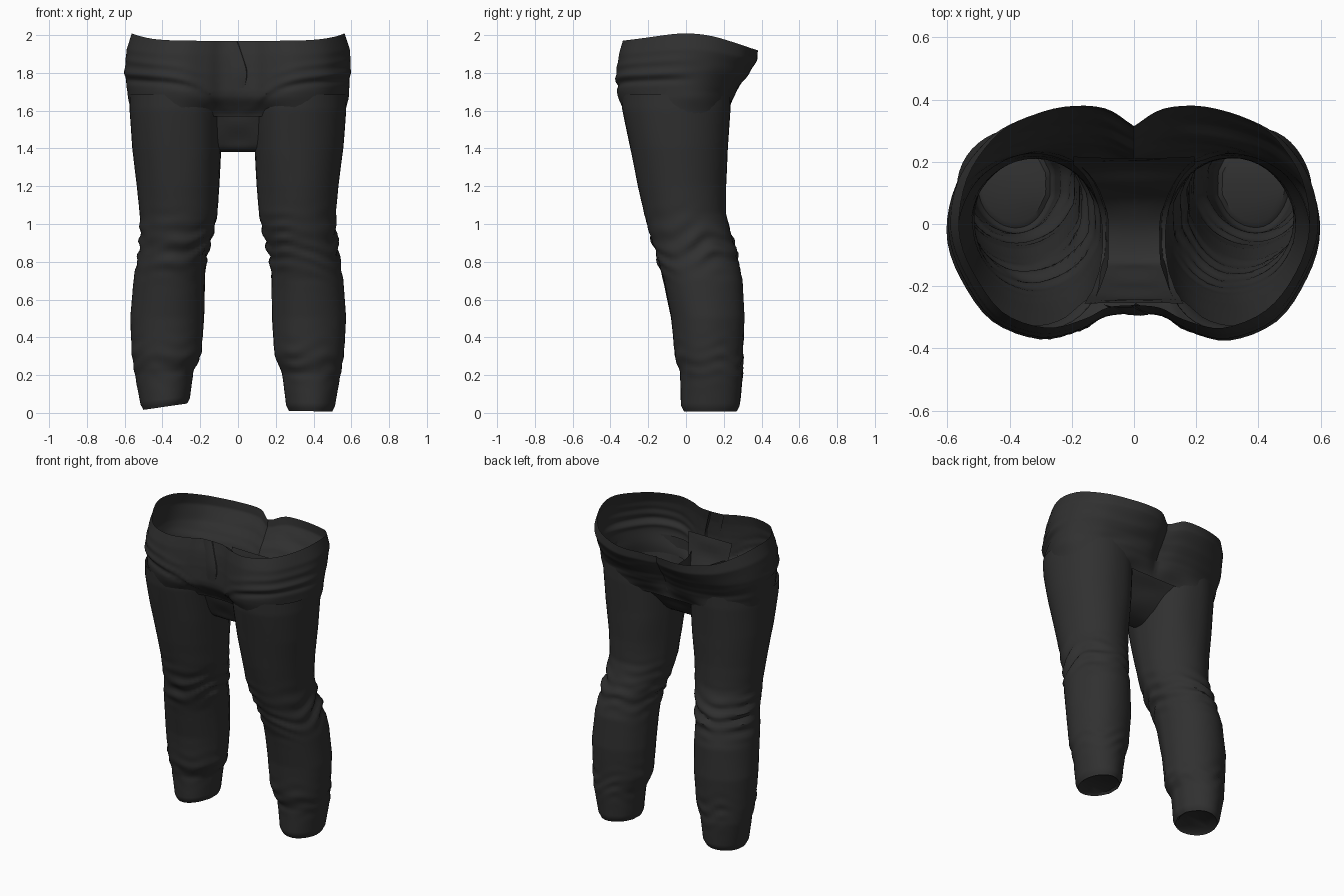
import bpy, bmesh, math
from mathutils import Vector, noise

if "Cube" in bpy.data.objects:
    bpy.data.objects.remove(bpy.data.objects["Cube"], do_unlink=True)

cloth = bpy.data.materials.new("charcoal_cloth")
cloth.use_nodes = True
COLOR = (0.03, 0.03, 0.03, 1)
cloth.diffuse_color = COLOR
bsdf = cloth.node_tree.nodes["Principled BSDF"]
bsdf.inputs["Base Color"].default_value = COLOR
bsdf.inputs["Roughness"].default_value = 0.9


def loft(name, rings, closed=True, cap_start=False):
    """Skin a list of equally long point rings."""
    bm = bmesh.new()
    rows = [[bm.verts.new(p) for p in ring] for ring in rings]
    n = len(rows[0])
    for a, b in zip(rows, rows[1:]):
        for i in range(n if closed else n - 1):
            j = (i + 1) % n
            bm.faces.new((a[i], a[j], b[j], b[i]))
    if cap_start:
        bm.faces.new(rows[0][::-1])
    mesh = bpy.data.meshes.new(name)
    bm.to_mesh(mesh)
    bm.free()
    obj = bpy.data.objects.new(name, mesh)
    bpy.context.collection.objects.link(obj)
    mesh.materials.append(cloth)
    bpy.ops.object.select_all(action='DESELECT')
    obj.select_set(True)
    bpy.context.view_layer.objects.active = obj
    bpy.ops.object.shade_smooth_by_angle(angle=math.radians(40))


def sample(table, t):
    """Interpolate table rows by their first column."""
    for a, b in zip(table, table[1:]):
        if t <= b[0]:
            f = max(0, (t - a[0]) / (b[0] - a[0]))
            return [p + (q - p) * f for p, q in zip(a[1:], b[1:])]
    return list(table[-1][1:])


def spline(points, steps):
    """Smooth path through the points."""
    pts = [Vector(p) for p in points]
    pts = [2 * pts[0] - pts[1]] + pts + [2 * pts[-1] - pts[-2]]
    out = []
    for a, b, c, d in zip(pts, pts[1:], pts[2:], pts[3:]):
        for k in range(steps):
            t = k / steps
            out.append(0.5 * (2 * b + (c - a) * t + (2 * a - 5 * b + 4 * c - d) * t * t
                              + (3 * b - a - 3 * c + d) * t ** 3))
    return out + [pts[-2]]


def bump(x, centre, width):
    return math.exp(-((x - centre) / width) ** 2)


def ease(x, low, high):
    t = min(1, max(0, (x - low) / (high - low)))
    return t * t * (3 - 2 * t)


# Legs: height, outer x, inner x, front y, back y
LEG = [(0.0, .50, .27, -.01, .27), (.03, .515, .255, -.025, .285),
       (.2, .545, .235, -.03, .30), (.3, .56, .195, -.06, .30),
       (.5, .57, .18, -.08, .31), (.7, .555, .175, -.12, .30),
       (.78, .54, .17, -.145, .28), (.86, .525, .155, -.165, .265),
       (.95, .52, .13, -.195, .235), (1.05, .52, .11, -.22, .21),
       (1.2, .535, .10, -.255, .21), (1.4, .56, .09, -.295, .22),
       (1.6, .575, .08, -.335, .235), (1.68, .575, .08, -.34, .235)]


def leg(name, side, lift, seed):
    rings, rows, n = [], 110, 44
    for r in range(rows + 1):
        z = 1.68 * r / rows
        outer, inner, front, back = sample(LEG, z)
        cx, cy = (outer + inner) / 2, (front + back) / 2
        rx, ry = (outer - inner) / 2, (back - front) / 2
        square = 1 - .25 * ease(z, 1.1, 1.4)
        ring = []
        for i in range(n):
            a = 2 * math.pi * i / n
            c, s = math.cos(a), math.sin(a)
            wob = noise.noise(Vector((c * 1.2, s * 1.2, z * 2 + seed)))
            patch = .5 + noise.noise(Vector((c * 1.5 + seed, s * 1.5, z * 5)))
            # Bunched cloth at the knee and the ankle
            amount = .013 * bump(z, .88, .12) + .006 * bump(z, .27, .1)
            fold = math.sin(z * 70 + 7 * wob + 2.5 * math.sin(a + seed)) * patch
            seam = .005 * bump(abs(a - math.pi), .25, .12)
            d = amount * fold + .006 * wob + seam
            slope = lift * (1 - c * .6) * max(0, 1 - z / .3)
            # The inner thigh is fuller than round
            c = -abs(c) ** square if c < 0 else c
            ring.append((side * (cx + (rx + d) * c), cy + (ry + d) * s, z + .005 + slope))
        rings.append(ring)
    # Sole of the leg pulled slightly inward under the hem
    low = rings[0]
    mid = sum((Vector(p) for p in low), Vector()) / n
    rings.insert(0, [Vector(p).lerp(mid, .12) + Vector((0, 0, .012)) for p in low])
    loft(name, rings, cap_start=True)


leg("left_leg", 1, .004, 3.1)
leg("right_leg", -1, .028, 8.4)

# Thigh section where the hips join: centre and radii
TX, TY, RX, RY = .328, -.05, .247, .285

# Hip shell: half outline from centre front to centre back, then mirrored
HALF = [(0, -.29, 0), (.09, -.30, 0), (.17, -.34, 0), (.3, -.37, 0), (.45, -.31, 0),
        (.55, -.17, 0), (.595, -.02, 0), (.57, .14, 0), (.48, .26, 0), (.38, .32, 0),
        (.24, .36, 0), (.1, .355, 0), (0, .30, 0)]
half = spline(HALF, 4)
outline = half + [Vector((-p.x, p.y, 0)) for p in half[-2:0:-1]]
# Height, width scale, front scale, back scale
HIP = [(1.57, .96, .91, .66), (1.66, .98, .96, .69), (1.7, .985, .985, .72),
       (1.75, .995, .99, .79), (1.8, 1.0, .99, .89), (1.9, .99, .95, 1.03),
       (1.97, .945, .90, 1.05)]


def thigh_point(p):
    """Where the shell tucks into the thighs, with a recessed centre."""
    side = -1 if p.x < 0 else 1
    x, y = abs(p.x) - TX, p.y - TY
    k = .97 / math.hypot(x / RX, y / RY)
    on_leg = Vector((side * (TX + x * k), TY + y * k, 0))
    centre = Vector((p.x, -.215 if p.y < 0 else .19, 0))
    return centre.lerp(on_leg, ease(abs(p.x), .06, .2))


rings = []
for r in range(45):
    t = r / 44
    z = 1.57 + .4 * t
    sx, sf, sb = sample(HIP, z)
    ring = []
    for p in outline:
        ax, back = abs(p.x), max(0, p.y / .36)
        rim = .03 * (ax / .57) ** 6 - .05 * back ** 2 - .05 * back * bump(ax, 0, .06)
        # Front crease that sweeps from the crotch out to the hip
        crease = 1.79 - .19 * math.exp(-max(0, ax - .08) / .1)
        w = noise.noise(Vector((p.x * 4, p.y * 4, z * 7)))
        front = ease(-p.y, -.1, .15)
        d = front * (.011 * bump(z, crease, .018) - .01 * bump(z, crease - .035, .016)
                     + .006 * bump(z, crease + .06, .018) * ease(ax, .08, .2))
        d += .007 * w + .005 * back * math.sin(z * 45 + 6 * p.x + 4 * w) * (1 - t)
        flat = Vector((p.x * sx, p.y * (sb if p.y > 0 else sf), 0))
        flat += flat.normalized() * d * min(1, ax / .08 + .2)
        flat = flat.lerp(thigh_point(p), 1 - ease(z, 1.55, 1.68))
        ring.append((flat.x, flat.y, z + rim * t * t))
    rings.append(ring)
loft("hip_shell", rings)

# Gusset: a strap slung between the legs, as wide as the gap at each depth
path = spline([(0, -.255, 1.8), (0, -.23, 1.66), (0, -.19, 1.55), (0, -.15, 1.45),
               (0, -.11, 1.392), (0, -.02, 1.385), (0, .06, 1.43), (0, .13, 1.52),
               (0, .185, 1.59), (0, .215, 1.7)], 5)
strip = []
for p in path:
    depth = min(.85, abs(p.y - TY) / RY)
    width = TX - RX * (1 - depth * depth) ** .375 + .02
    wave = .005 * math.sin(p.z * 40)
    strip.append([(width * u, p.y + wave * math.cos(u * 2), p.z)
                  for u in (-1, -.66, -.33, 0, .33, .66, 1)])
loft("crotch_gusset", strip, closed=False)

# Fly: thin overlapping flap down the centre front
fly = []
for p in spline([(-.03, -.266, 1.965), (0, -.282, 1.88), (.02, -.292, 1.8),
                 (.01, -.288, 1.72)], 5):
    fly.append([(p.x + dx, p.y + dy, p.z)
                for dx, dy in ((-.07, .008), (-.04, 0), (0, -.003), (.025, 0), (.035, .012))])
loft("fly_flap", fly, closed=False)
